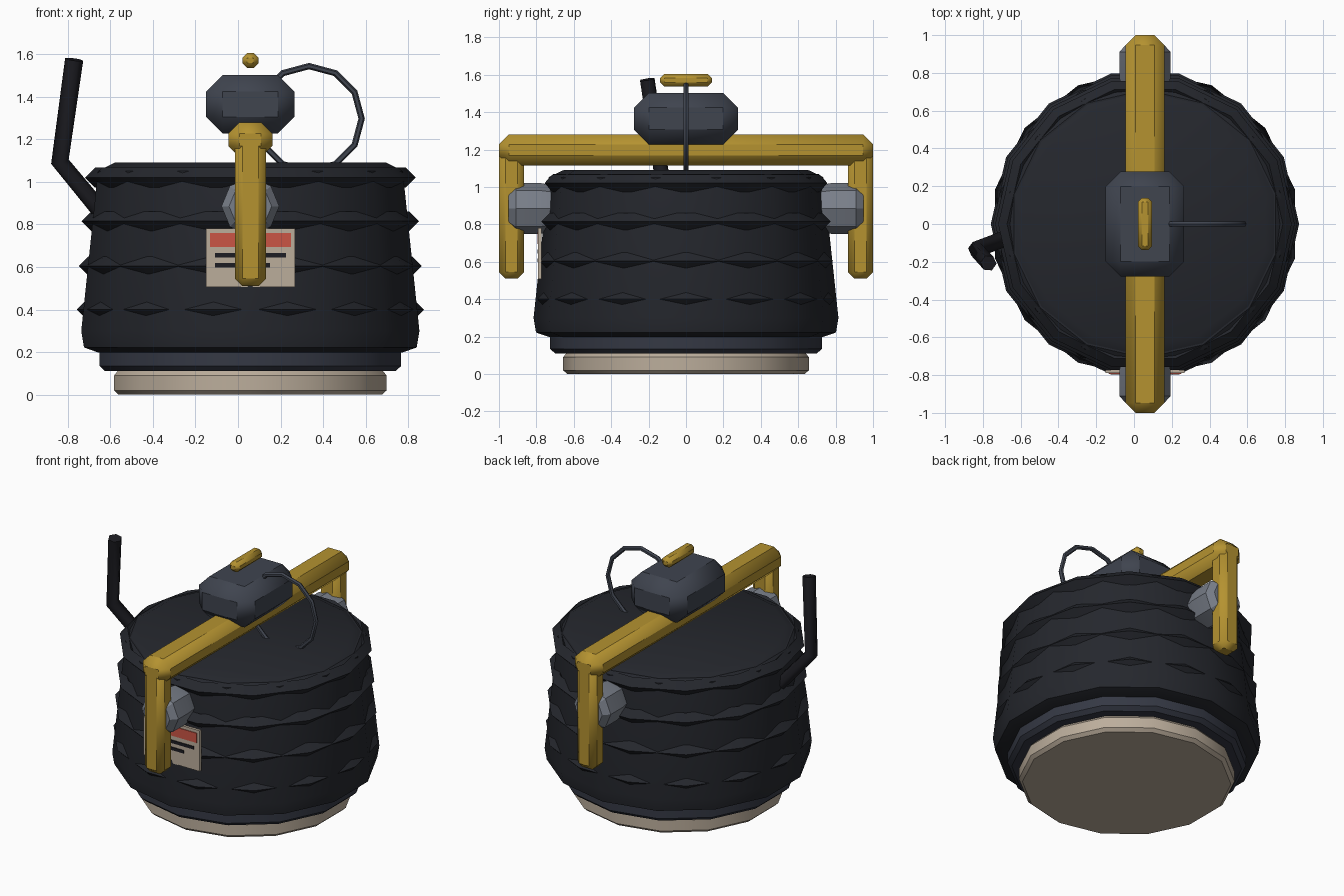
import bpy, math
from math import radians, pi, sin, cos

if "Cube" in bpy.data.objects:
    bpy.data.objects.remove(bpy.data.objects["Cube"])

CX = 0.058  # centre axis of the drum


def mat(name, rgb):
    m = bpy.data.materials.new(name)
    m.diffuse_color = (*rgb, 1)
    m.use_nodes = True
    m.node_tree.nodes["Principled BSDF"].inputs["Base Color"].default_value = m.diffuse_color
    return m


DARK = mat("dark_rubber", (0.018, 0.02, 0.026))
BLACK = mat("black", (0.012, 0.012, 0.016))
GUN = mat("gunmetal", (0.035, 0.04, 0.058))
SLATE = mat("slate", (0.05, 0.058, 0.078))
STEEL = mat("steel", (0.19, 0.21, 0.25))
YELLOW = mat("yellow", (0.46, 0.29, 0.03))
TAN = mat("tan", (0.5, 0.42, 0.33))
RED = mat("red", (0.6, 0.09, 0.06))


def finish(ob, name, m, angle=None):
    ob.name = name
    ob.data.materials.append(m)
    if angle:
        bpy.ops.object.select_all(action='DESELECT')
        ob.select_set(True)
        bpy.context.view_layer.objects.active = ob
        bpy.ops.object.shade_smooth_by_angle(angle=radians(angle))
    return ob


def box(name, lo, hi, m, bevel=0):
    bpy.ops.mesh.primitive_cube_add(size=1, location=[(a + b) / 2 for a, b in zip(lo, hi)])
    ob = bpy.context.object
    ob.scale = [b - a for a, b in zip(lo, hi)]
    bpy.ops.object.transform_apply(location=False, rotation=False, scale=True)
    if bevel:
        mod = ob.modifiers.new("bevel", 'BEVEL')
        mod.width = bevel
        mod.segments = 1
    return finish(ob, name, m, 50 if bevel else None)


def lathe(name, profile, sides, m, start=pi / 2):
    """Closed turned solid from (radius, z) points, capped at both ends."""
    verts = [(r * cos(start + 2 * pi * i / sides), r * sin(start + 2 * pi * i / sides), z)
             for r, z in profile for i in range(sides)]
    n = len(profile)
    faces = [(k * sides + i, k * sides + (i + 1) % sides,
              (k + 1) * sides + (i + 1) % sides, (k + 1) * sides + i)
             for k in range(n - 1) for i in range(sides)]
    faces += [tuple(reversed(range(sides))), tuple(range((n - 1) * sides, n * sides))]
    me = bpy.data.meshes.new(name)
    me.from_pydata(verts, [], faces)
    ob = bpy.data.objects.new(name, me)
    bpy.context.collection.objects.link(ob)
    ob.location.x = CX
    return finish(ob, name, m, 30)


def torus(name, loc, major, minor, n, k, m, rot=(0, 0, 0)):
    bpy.ops.mesh.primitive_torus_add(location=loc, rotation=rot, major_radius=major,
                                     minor_radius=minor, major_segments=n, minor_segments=k)
    return finish(bpy.context.object, name, m, 30)


# Drum, base and foot
lathe("foot_pad", [(0.635, 0), (0.657, 0.02), (0.657, 0.09), (0.64, 0.11)], 14, TAN)
lathe("base_ring", [(0.70, 0.11), (0.727, 0.135), (0.727, 0.21)], 14, GUN)
lathe("drum_body", [(0.73, 0.197), (0.802, 0.222), (0.815, 0.30), (0.74, 1.0),
                    (0.735, 1.05), (0.71, 1.068)], 14, DARK)
lathe("drum_lid", [(0.70, 1.05), (0.70, 1.068), (0.655, 1.09)], 14, DARK)

# Ribs, turned half a side against the drum so they peak on its facets
for i, (z, outer, minor) in enumerate([(0.40, 0.816, 0.045), (0.605, 0.806, 0.045),
                                       (0.815, 0.793, 0.045), (1.02, 0.777, 0.047)]):
    torus(f"drum_rib_{i + 1}", (CX, 0, z), outer - minor, minor, 14, 4, DARK)

# Carrying frame: top bar, side posts and pivot bosses
box("frame_bar", (CX - 0.103, -1, 1.115), (CX + 0.103, 1, 1.28), YELLOW, 0.053)
for side, s in (("front", -1), ("back", 1)):
    y0, y1 = sorted((s * 0.866, s * 1.0))
    box(f"{side}_post", (CX - 0.073, y0, 0.51), (CX + 0.073, y1, 1.22), YELLOW, 0.035)
    boss = lathe(f"{side}_pivot", [(0.125, 0.72), (0.136, 0.78), (0.136, 0.91), (0.10, 0.95)], 8, STEEL)
    boss.location.z = 0.885
    boss.rotation_euler.x = -s * pi / 2

# Motor housing with knob and cable loop
box("motor_housing", (CX - 0.208, -0.277, 1.228), (CX + 0.208, 0.277, 1.502), SLATE, 0.078)
box("top_knob", (CX - 0.038, -0.138, 1.536), (CX + 0.038, 0.138, 1.605), YELLOW, 0.022)
torus("cable_loop", (0.334, 0, 1.297), 0.247, 0.015, 12, 6, SLATE, (pi / 2, 0, 0))

# Label plate with band and lines
box("label_plate", (-0.15, -0.79, 0.507), (0.268, -0.772, 0.78), TAN)
box("label_band", (-0.132, -0.795, 0.695), (0.25, -0.785, 0.76), RED)
box("label_line_1", (-0.108, -0.795, 0.645), (0.226, -0.785, 0.665), BLACK)
box("label_line_2", (-0.108, -0.795, 0.598), (0.15, -0.785, 0.618), BLACK)

# Bent side lever
cu = bpy.data.curves.new("side_lever", 'CURVE')
cu.dimensions = '3D'
cu.bevel_depth = 0.043
cu.bevel_resolution = 1
cu.use_fill_caps = True
sp = cu.splines.new('POLY')
sp.points.add(2)
for p, co in zip(sp.points, [(-0.61, -0.05, 0.82), (-0.837, -0.135, 1.095), (-0.77, -0.207, 1.575)]):
    p.co = (*co, 1)
lever = bpy.data.objects.new("side_lever", cu)
bpy.context.collection.objects.link(lever)
cu.materials.append(BLACK)
